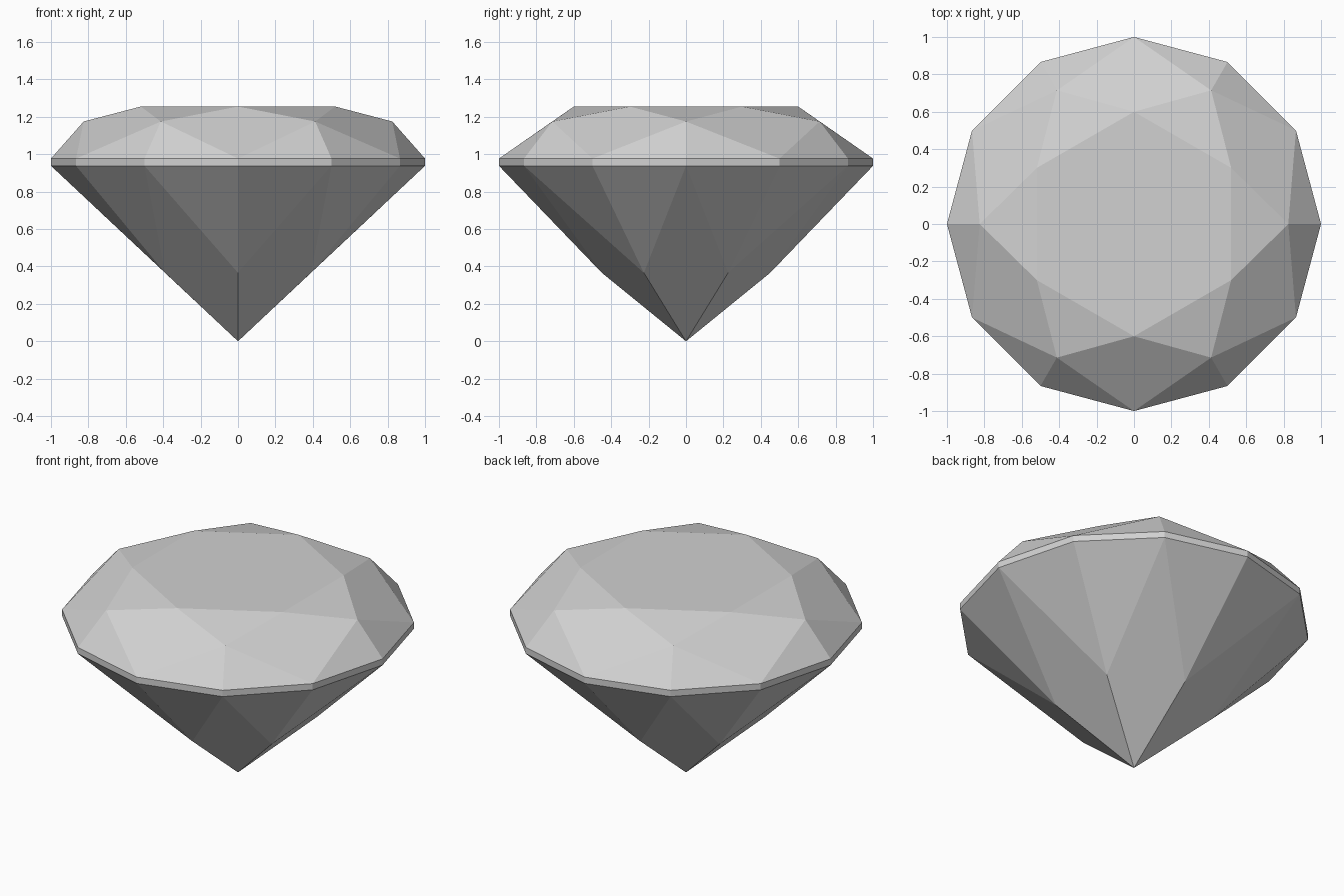
import bpy
import bmesh
from math import cos, sin, radians

cube = bpy.data.objects.get("Cube")
if cube:
    bpy.data.objects.remove(cube, do_unlink=True)

# Single stone colour
GREY = (0.64, 0.64, 0.64, 1.0)
stone = bpy.data.materials.new("pale_grey_stone")
stone.use_nodes = True
stone.diffuse_color = GREY
stone.node_tree.nodes["Principled BSDF"].inputs["Base Color"].default_value = GREY

bm = bmesh.new()


def ring(count, radius, z, start=0):
    """Evenly spaced vertices around the z axis."""
    angles = [radians(start + i * 360 / count) for i in range(count)]
    return [bm.verts.new((radius * cos(a), radius * sin(a), z)) for a in angles]


# Levels of the cut, from tip to table
culet = bm.verts.new((0, 0, 0))
pavilion = ring(6, 0.45, 0.366, 30)
girdle_low = ring(12, 1.0, 0.938)
girdle_top = ring(12, 1.0, 0.977)
crown = ring(6, 0.825, 1.175)
table = ring(6, 0.6, 1.255, 30)

# Table facet
bm.faces.new(table)

# Girdle band
for i in range(12):
    j = (i + 1) % 12
    bm.faces.new((girdle_low[i], girdle_low[j], girdle_top[j], girdle_top[i]))

for k in range(6):
    n = (k + 1) % 6
    a, b, c = 2 * k, 2 * k + 1, (2 * k + 2) % 12

    # Crown: star, kite and upper girdle facets
    bm.faces.new((table[k], crown[n], table[n]))
    bm.faces.new((table[k], crown[k], girdle_top[b], crown[n]))
    bm.faces.new((crown[k], girdle_top[a], girdle_top[b]))
    bm.faces.new((crown[n], girdle_top[b], girdle_top[c]))

    # Pavilion: main kites and lower girdle facets
    bm.faces.new((culet, pavilion[n], girdle_low[c], pavilion[k]))
    bm.faces.new((pavilion[k], girdle_low[b], girdle_low[a]))
    bm.faces.new((pavilion[k], girdle_low[c], girdle_low[b]))

bmesh.ops.recalc_face_normals(bm, faces=bm.faces)

mesh = bpy.data.meshes.new("cut_gem")
bm.to_mesh(mesh)
bm.free()
mesh.materials.append(stone)
bpy.context.collection.objects.link(bpy.data.objects.new("cut_gem", mesh))
